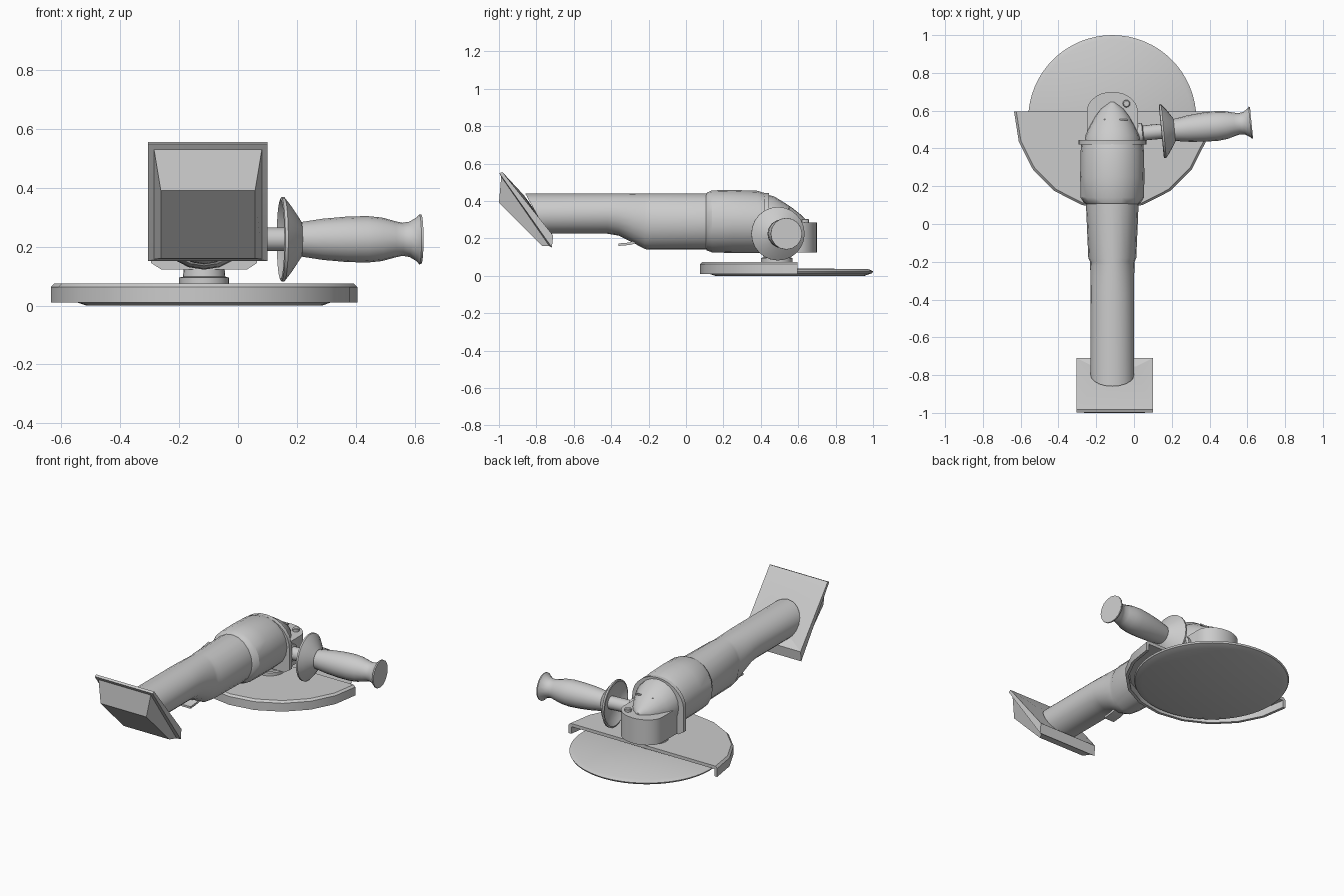
import bpy, bmesh, math
from mathutils import Matrix, Vector

if "Cube" in bpy.data.objects:
    bpy.data.objects.remove(bpy.data.objects["Cube"])

CX = -0.115  # centre line of the tool
grey = bpy.data.materials.new("light grey")
grey.diffuse_color = (0.6, 0.6, 0.6, 1)
grey.use_nodes = True
grey.node_tree.nodes["Principled BSDF"].inputs["Base Color"].default_value = grey.diffuse_color


def finish(name, bm, angle=30):
    bmesh.ops.remove_doubles(bm, verts=bm.verts, dist=1e-5)
    bmesh.ops.recalc_face_normals(bm, faces=bm.faces)
    me = bpy.data.meshes.new(name)
    bm.to_mesh(me)
    bm.free()
    ob = bpy.data.objects.new(name, me)
    bpy.context.collection.objects.link(ob)
    me.materials.append(grey)
    bpy.ops.object.select_all(action='DESELECT')
    ob.select_set(True)
    bpy.context.view_layer.objects.active = ob
    bpy.ops.object.shade_smooth_by_angle(angle=math.radians(angle))
    return ob


def loft(name, rings, angle=30):
    """Skin a list of closed rings and cap both ends."""
    bm = bmesh.new()
    rows = [[bm.verts.new(p) for p in r] for r in rings]
    n = len(rows[0])
    for a, b in zip(rows, rows[1:]):
        for i in range(n):
            j = (i + 1) % n
            bm.faces.new((a[i], a[j], b[j], b[i]))
    bm.faces.new(rows[0])
    bm.faces.new(rows[-1])
    return finish(name, bm, angle)


def oval(y, hx, zlo, zhi, tilt=0, n=20):
    """Ellipse across the tool body; tilt leans its top backward."""
    zc, hz = (zlo + zhi) / 2, (zhi - zlo) / 2
    pts = []
    for i in range(n):
        a = 2 * math.pi * i / n
        dz = hz * math.sin(a)
        pts.append((CX + hx * math.cos(a), y - tilt * dz, zc + dz))
    return pts


def lathe(name, profile, matrix, n=24, angle=30):
    """Turn (radius, height) points round z, then place with matrix."""
    rings = [[matrix @ Vector((r * math.cos(2 * math.pi * i / n),
                               r * math.sin(2 * math.pi * i / n), h))
              for i in range(n)] for r, h in profile]
    return loft(name, rings, angle)


def move(x, y, z=0):
    return Matrix.Translation((x, y, z))


def box(name, centre, size):
    x, y, z = (s / 2 for s in size)
    quad = [(-x, -y), (x, -y), (x, y), (-x, y)]
    c = Vector(centre)
    return loft(name, [[c + Vector((a, b, h)) for a, b in quad] for h in (-z, z)])


# cutting disc
lathe("cutting_disc", [(0.002, 0.0), (0.40, 0.0), (0.44, 0.014), (0.445, 0.024),
                       (0.42, 0.036), (0.002, 0.04)], move(CX, 0.555), 64)

# half-round guard with a hanging rim
section = [(0, 0.075), (0.508, 0.075), (0.52, 0.063), (0.52, 0.01),
           (0.502, 0.01), (0.502, 0.055), (0, 0.055)]
loft("disc_guard", [[(CX + r * math.cos(a), 0.595 + r * math.sin(a), z) for r, z in section]
                    for a in (math.pi + math.pi * i / 10 for i in range(11))])

# spindle collar
lathe("spindle", [(0.085, 0.03), (0.085, 0.095), (0.072, 0.098), (0.066, 0.16)],
      move(CX, 0.485))

# rear grip swelling downward into the body
loft("rear_grip", [oval(-0.80, 0.115, 0.225, 0.44, 0.55), oval(-0.42, 0.115, 0.225, 0.44),
                   oval(-0.36, 0.115, 0.215, 0.44), oval(-0.28, 0.116, 0.175, 0.44),
                   oval(-0.22, 0.117, 0.143, 0.44), oval(-0.20, 0.118, 0.14, 0.44),
                   oval(-0.18, 0.127, 0.14, 0.44), oval(0.12, 0.14, 0.14, 0.44)])

# motor housing
loft("motor_housing", [oval(0.105, 0.138, 0.145, 0.435), oval(0.112, 0.15, 0.135, 0.445),
                       oval(0.14, 0.168, 0.125, 0.457), oval(0.25, 0.17, 0.122, 0.459),
                       oval(0.38, 0.168, 0.122, 0.455), oval(0.43, 0.163, 0.125, 0.44)])

# arched flange between housing and gear head
arch = [(-0.18, 0.145), (-0.145, 0.122), (0.145, 0.122), (0.18, 0.145)]
arch += [(0.18 * math.cos(math.pi * i / 14), 0.285 + 0.157 * math.sin(math.pi * i / 14))
         for i in range(15)]
loft("gear_flange", [[(CX + x, y, z) for x, z in arch] for y in (0.42, 0.445)])

# gear head block with a rounded nose
outline = [(-0.135, 0.43), (0.135, 0.43)]
outline += [(0.135 * math.cos(math.pi * i / 14), 0.595 + 0.105 * math.sin(math.pi * i / 14))
            for i in range(15)]
loft("gear_block", [[(CX + x, y, z) for x, y in outline] for z in (0.125, 0.285)])

# sloping cover over the gears
loft("gear_cover", [oval(0.43, 0.147, 0.14, 0.435), oval(0.47, 0.142, 0.15, 0.425),
                    oval(0.52, 0.118, 0.17, 0.395), oval(0.57, 0.09, 0.20, 0.362),
                    oval(0.61, 0.06, 0.23, 0.33), oval(0.645, 0.012, 0.26, 0.295)])
for side in (-1, 1):
    box("cover_slit", (CX + 0.04 * side + 0.02, 0.552, 0.361), (0.045, 0.007, 0.009))

# lock button on the gear head
lathe("lock_button", [(0.02, 0.27), (0.02, 0.30), (0.015, 0.304)], move(-0.04, 0.637), 12)

# side handle, turned outward and slightly forward
side = move(0, 0.477, 0.225) @ Matrix.Rotation(math.radians(5.5), 4, 'Z') \
    @ Matrix.Rotation(math.pi / 2, 4, 'Y')
lathe("handle_rod", [(0.055, 0.0), (0.055, 0.045), (0.04, 0.05), (0.04, 0.19)], side, 16)
lathe("hand_shield", [(0.05, 0.18), (0.11, 0.165), (0.135, 0.145), (0.143, 0.148),
                      (0.143, 0.158), (0.115, 0.18), (0.085, 0.20), (0.062, 0.215)], side)
lathe("side_grip", [(0.055, 0.19), (0.06, 0.225), (0.07, 0.29), (0.077, 0.37), (0.079, 0.44),
                    (0.074, 0.49), (0.062, 0.535), (0.056, 0.56), (0.06, 0.585),
                    (0.075, 0.61), (0.085, 0.618), (0.084, 0.625)], side, 16)

# slanted end cap: each ring is a rectangle between an upper and a lower edge
caps = [(0.16, (-1.0, 0.39), (-0.77, 0.16)), (0.183, (-0.988, 0.53), (-0.73, 0.158)),
        (0.203, (-0.998, 0.548), (-0.717, 0.152)), (0.203, (-0.982, 0.555), (-0.71, 0.215)),
        (0.11, (-0.866, 0.43), (-0.755, 0.25))]
loft("end_cap", [[(-0.102 - h, *t), (-0.102 + h, *t), (-0.102 + h, *b), (-0.102 - h, *b)]
                 for h, t, b in caps], 15)

# trigger lever under the grip
lever = [(-0.36, 0.16), (-0.30, 0.165), (-0.26, 0.175), (-0.20, 0.205),
         (-0.22, 0.22), (-0.27, 0.195), (-0.30, 0.178), (-0.36, 0.173)]
loft("trigger_lever", [[(CX + x, y, z) for y, z in lever] for x in (-0.035, 0.035)])
